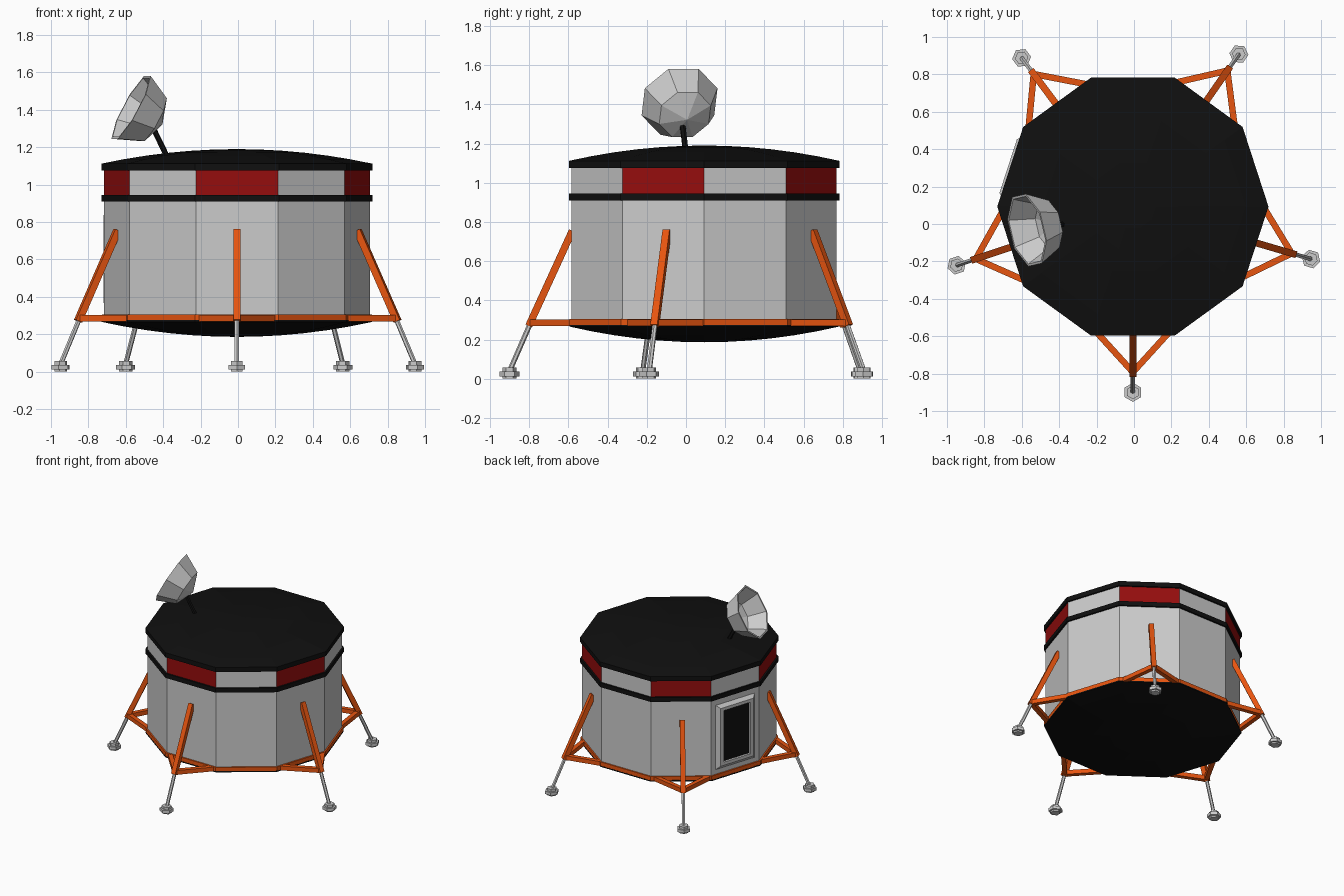
import bpy, bmesh, math
from mathutils import Vector, Matrix

if "Cube" in bpy.data.objects:
    bpy.data.objects.remove(bpy.data.objects["Cube"])

CX, CY = -0.006, 0.093          # body axis
C = Vector((CX, CY, 0))


def material(name, rgb):
    m = bpy.data.materials.new(name)
    m.diffuse_color = (*rgb, 1)
    m.use_nodes = True
    m.node_tree.nodes["Principled BSDF"].inputs["Base Color"].default_value = m.diffuse_color
    return m


BLACK = material("black", (0.005, 0.005, 0.005))
ORANGE = material("orange", (0.8, 0.09, 0.005))
RED = material("red", (0.3, 0.004, 0.004))


def finish(name, bm, mat=None, recalc=True):
    if recalc:
        bmesh.ops.recalc_face_normals(bm, faces=bm.faces)
    me = bpy.data.meshes.new(name)
    bm.to_mesh(me)
    bm.free()
    ob = bpy.data.objects.new(name, me)
    bpy.context.collection.objects.link(ob)
    if mat:
        me.materials.append(mat)
    return ob


def lathe(name, profile, n, mat=None, matrix=Matrix.Translation(C), phase=0.0, closed=False):
    """Spin (radius, height) points into an n-sided shape; radius 0 makes a tip."""
    bm = bmesh.new()
    rings = []
    for r, z in profile:
        count = n if r > 0 else 1
        rings.append([bm.verts.new(matrix @ Vector((r * math.cos(phase + math.tau * i / n),
                                                    r * math.sin(phase + math.tau * i / n), z)))
                      for i in range(count)])
    pairs = list(zip(rings, rings[1:])) + ([(rings[-1], rings[0])] if closed else [])
    for a, b in pairs:
        for i in range(n):
            j = (i + 1) % n
            quad = [a[i % len(a)], a[j % len(a)], b[j % len(b)], b[i % len(b)]]
            bm.faces.new(list(dict.fromkeys(quad)))
    return finish(name, bm, mat)


def beam(name, a, b, width, sides=4, mat=None):
    """Straight bar of the given flat-to-flat width between two points."""
    a, b = Vector(a), Vector(b)
    d = (b - a).normalized()
    side = d.cross(Vector((0, 0, 1))).normalized()
    up = side.cross(d)
    m = Matrix((side, up, d)).transposed().to_4x4()
    m.translation = a
    r = width / 2 / math.cos(math.pi / sides)
    length = (b - a).length
    return lathe(name, [(0, 0), (r, 0), (r, length), (0, length)], sides, mat, m, math.pi / sides)


def polar(deg, r, z, t=0.0):
    """Point at radius r in a direction, shifted sideways by t."""
    a = math.radians(deg)
    return Vector((CX + r * math.cos(a) - t * math.sin(a), CY + r * math.sin(a) + t * math.cos(a), z))


def cap(edge, rise, r=0.725, steps=6):
    return [(r * (1 - i / steps), edge + rise * (1 - (1 - i / steps) ** 2)) for i in range(steps + 1)]


# Ten-sided hull, roof, underside and trim rings
hull = lathe("hull", [(0.711, 0.27), (0.711, 0.944), (0.711, 1.09)], 10)
hull.data.materials.append(None)
hull.data.materials.append(RED)
for p in hull.data.polygons:
    c = p.center - C
    if c.z > 0.95:
        k = round((math.degrees(math.atan2(c.y, c.x)) - 18) / 36)
        p.material_index = 1 if k % 2 else 0
# Red panels sit on the five faces that carry the legs
for p in hull.data.polygons:
    c = p.center - C
    if c.z > 0.95:
        near = min(abs((math.degrees(math.atan2(c.y, c.x)) + 90 - 72 * i + 180) % 360 - 180) for i in range(5))
        p.material_index = 1 if near < 10 else 0

lathe("roof", [(0, 1.075), (0.725, 1.075)] + cap(1.112, 0.078), 10, BLACK)
lathe("underside", [(0, 0.275), (0.723, 0.275)] + cap(0.266, -0.08, 0.723), 10, BLACK)
lathe("waist_band", [(0.70, 0.909), (0.725, 0.909), (0.725, 0.944), (0.70, 0.944)], 10, BLACK, closed=True)
lathe("base_ring", [(0.70, 0.27), (0.722, 0.27), (0.722, 0.305), (0.70, 0.305)], 10, ORANGE, closed=True)

# Five landing legs
for i in range(5):
    deg = 270 - 71.6 * i
    apex = polar(deg, 0.885, 0.286)
    foot = polar(deg, 0.993, 0.04)
    beam(f"upper_strut_{i}", polar(deg, 0.673, 0.755), polar(deg, 0.895, 0.27), 0.037, 4, ORANGE)
    for s in (-1, 1):
        beam(f"side_strut_{i}_{s}", apex, polar(deg, 0.665, 0.286, 0.2 * s), 0.034, 4, ORANGE)
    beam(f"lower_leg_{i}", polar(deg, 0.875, 0.31), foot, 0.023, 6)
    lathe(f"foot_pad_{i}", [(0, 0), (0.036, 0), (0.036, 0.012), (0.051, 0.012), (0.051, 0.036),
                            (0.036, 0.036), (0.036, 0.056), (0, 0.056)], 6, None,
          Matrix.Translation((foot.x, foot.y, 0)), math.radians(deg))


# Hatch with bevelled frame on the back left face
def rect(bm, out, w, z0, z1):
    return [bm.verts.new(polar(162, out, z, t)) for t, z in ((-w, z0), (w, z0), (w, z1), (-w, z1))]


bm = bmesh.new()
loops = [rect(bm, 0.67, 0.185, 0.335, 0.865), rect(bm, 0.701, 0.15, 0.37, 0.835),
         rect(bm, 0.701, 0.122, 0.395, 0.81), rect(bm, 0.682, 0.122, 0.395, 0.81)]
for a, b in zip(loops, loops[1:]):
    for i in range(4):
        j = (i + 1) % 4
        bm.faces.new((a[i], a[j], b[j], b[i]))
finish("hatch_frame", bm)
bm = bmesh.new()
bm.faces.new(rect(bm, 0.683, 0.122, 0.395, 0.81))
finish("hatch_panel", bm, BLACK)

# Dish antenna on its mast
axis = Vector((-0.86, -0.2, 0.47)).normalized()
side = Vector((0, 0, 1)).cross(axis).normalized()
m = Matrix((side, axis.cross(side), axis)).transposed().to_4x4()
m.translation = Vector((-0.572, -0.033, 1.413))
lathe("dish", [(0, -0.195), (0.14, -0.14), (0.206, 0), (0.192, 0), (0.13, -0.128), (0, -0.178)],
      8, None, m, math.pi / 8)
beam("dish_mast", (-0.36, 0.005, 1.11), (-0.45, -0.018, 1.295), 0.026, 6, BLACK)
